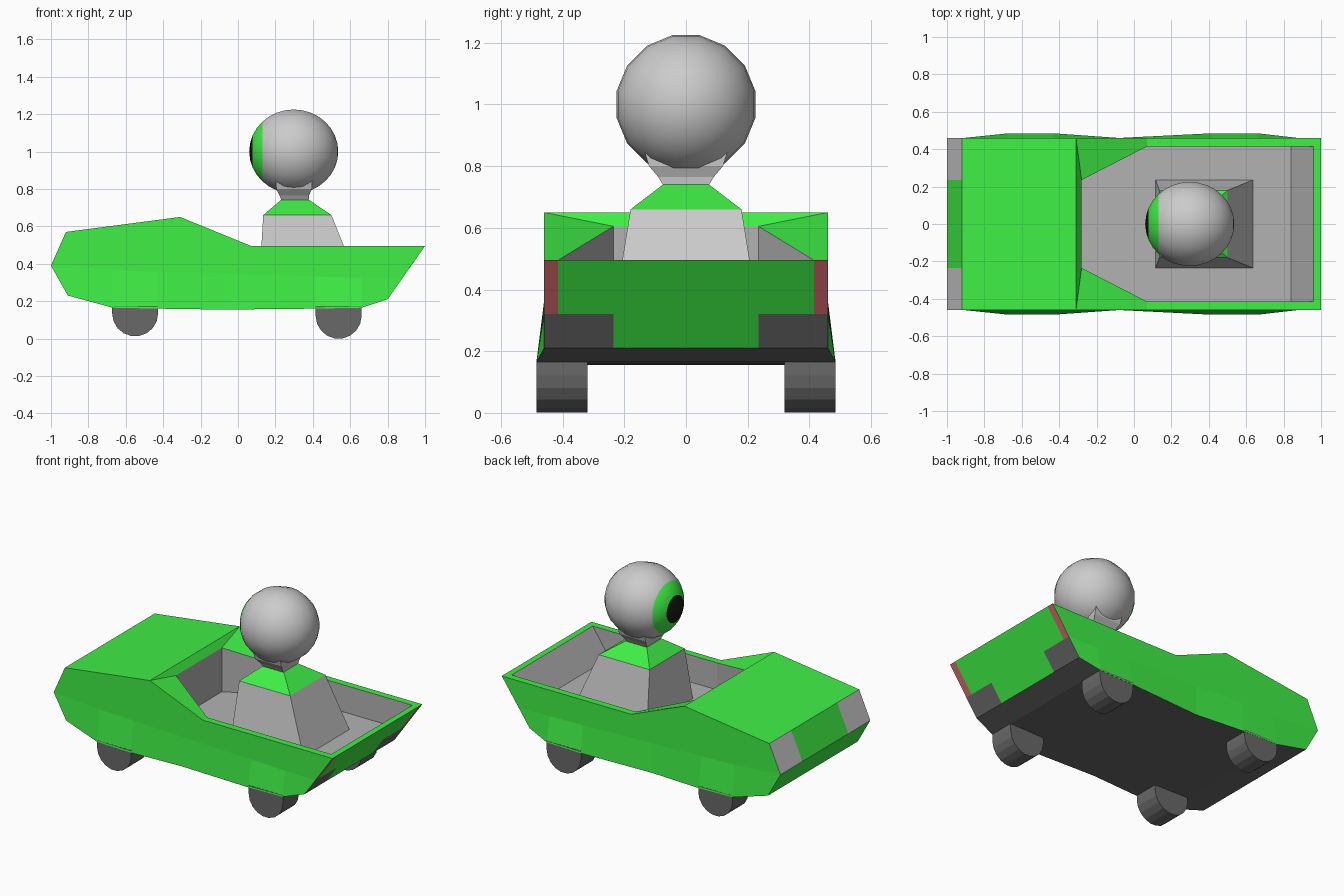
import bpy, bmesh
from math import pi, cos, sin
from mathutils import Matrix

if "Cube" in bpy.data.objects:
    bpy.data.objects.remove(bpy.data.objects["Cube"])


def mat(name, r, g, b):
    m = bpy.data.materials.new(name)
    m.diffuse_color = (r, g, b, 1)
    m.use_nodes = True
    m.node_tree.nodes["Principled BSDF"].inputs["Base Color"].default_value = m.diffuse_color
    return m


GREY = mat("light_grey", .8, .8, .8)
GREEN = mat("green", .05, .86, .06)
DARK = mat("black", .14, .14, .14)
INNER = mat("interior_grey", .45, .45, .45)
RED = mat("red", .62, .13, .14)
PUPIL = mat("pupil_black", .01, .01, .01)


def finish(bm, name, mats):
    bmesh.ops.remove_doubles(bm, verts=bm.verts, dist=1e-4)
    bmesh.ops.recalc_face_normals(bm, faces=bm.faces)
    me = bpy.data.meshes.new(name)
    bm.to_mesh(me)
    bm.free()
    for m in mats:
        me.materials.append(m)
    ob = bpy.data.objects.new(name, me)
    bpy.context.collection.objects.link(ob)
    return ob


# Car body: panels described for the +y half, each added with its mirror image
body = bmesh.new()
MATS = [GREEN, GREY, DARK, INNER, RED]


def panel(m, *pts):
    for s in (1, -1):
        f = body.faces.new([body.verts.new((x, y * s, z)) for x, y, z in pts])
        f.material_index = MATS.index(m)


def row(x, z, *ys):
    return [(x, y, z) for y in ys]


W, IN, LAMP = .46, .415, .235
nose = row(-1, .39, 0, LAMP, W)
brow = row(-.92, .57, 0, LAMP, W)
ridge = row(-.31, .65, 0, W)
dash = row(-.28, .605, 0, LAMP)
waist = row(.07, .495, IN, W)
tail = row(1, .495, 0, IN, W)
well = row(.96, .495, 0, IN)
lamp = row(.877, .32, LAMP, IN, W)
rear = row(.8, .21, 0, LAMP, W)
chin = row(-.91, .23, 0, W)

# Bonnet, nose and headlights
panel(GREEN, *brow, ridge[1], ridge[0])
panel(GREEN, nose[0], nose[1], brow[1], brow[0])
panel(GREY, nose[1], nose[2], brow[2], brow[1])
panel(GREEN, *nose, chin[1], chin[0])
# Cockpit rim
panel(GREEN, ridge[0], ridge[1], dash[1], dash[0])
panel(GREEN, ridge[1], waist[1], waist[0], dash[1])
panel(GREEN, waist[1], tail[2], tail[1], well[1], waist[0])
panel(GREEN, well[1], tail[1], tail[0], well[0])
# Tail, tail lights and bumper corners
panel(GREEN, rear[0], rear[1], lamp[0], lamp[1], tail[1], tail[0])
panel(RED, lamp[1], lamp[2], tail[2], tail[1])
panel(DARK, rear[1], rear[2], *lamp[::-1])
# Sides: flat above, flared over the wheels below
low = [chin[1], (-.67, .485, .165), (-.43, .485, .16), (-.08, W, .155),
       (.415, .485, .16), (.66, .485, .165), rear[2]]
mid = [nose[2]] + [(p[0], W, .345 - .03 * p[0]) for p in low[1:-1]] + [lamp[2]]
panel(GREEN, *mid, tail[2], waist[1], ridge[1], brow[2])
for i in range(6):
    panel(GREEN, low[i], low[i + 1], mid[i + 1], mid[i])
    # Underside
    a, b = low[i], low[i + 1]
    extra = [rear[1]] if i == 5 else []
    panel(DARK, a, b, *extra, (b[0], 0, b[2]), (a[0], 0, a[2]))
# Cockpit walls and floor
FLOOR = .32
top = [dash[0], dash[1], waist[0], well[1], well[0]]
bot = [(min(x, .84), y, FLOOR) for x, y, z in top]
for i in range(4):
    panel(INNER, top[i], top[i + 1], bot[i + 1], bot[i])
panel(INNER, *bot)
finish(body, "car_body", MATS)


# Half-disc wheels below the underside
def wheel(name, x, y, z, r=.123):
    bm = bmesh.new()
    prof = [(r, .175 - z)] + [(r * cos(a), -r * sin(a)) for a in
                              [pi * i / 9 for i in range(10)]] + [(-r, .175 - z)]
    f = bm.faces.new([bm.verts.new((x + u, y - .082, z + v)) for u, v in prof])
    ext = bmesh.ops.extrude_face_region(bm, geom=[f])
    bmesh.ops.translate(bm, vec=(0, .164, 0),
                        verts=[g for g in ext["geom"] if isinstance(g, bmesh.types.BMVert)])
    if f.is_valid and len(bm.faces) == len(prof) + 1:
        bm.faces.new([v for v in f.verts])
    finish(bm, name, [DARK])


for side, y in (("left", -.402), ("right", .402)):
    wheel("front_wheel_" + side, -.55, y, .135)
    wheel("rear_wheel_" + side, .538, y, .122)


# Stacked rectangular sections (x0, x1, half width, z) for the bust
def loft(name, m, secs, capped=True):
    bm = bmesh.new()
    rings = [[bm.verts.new(p) for p in
              ((a, -h, z), (b, -h, z), (b, h, z), (a, h, z))] for a, b, h, z in secs]
    for r, s in zip(rings, rings[1:]):
        for i in range(4):
            j = (i + 1) % 4
            bm.faces.new((r[i], r[j], s[j], s[i]))
    if capped:
        bm.faces.new(rings[0])
        bm.faces.new(rings[-1])
    return finish(bm, name, [m])


loft("torso", GREY, [(.115, .635, .235, FLOOR), (.135, .5, .18, .66)])
loft("collar", GREEN, [(.135, .5, .18, .66), (.228, .382, .075, .74)])
loft("neck", GREY, [(.232, .378, .075, .74), (.222, .38, .09, .765),
                    (.205, .395, .12, .80), (.2, .4, .15, .9)])

# Eyeball head: sphere on the x axis, with iris and pupil as polar bands
eye = bmesh.new()
bmesh.ops.create_uvsphere(eye, u_segments=16, v_segments=16, radius=1)
M = (Matrix.Translation((.298, 0, 1)) @ Matrix.Diagonal((.238, .229, .229, 1))
     @ Matrix.Rotation(-pi / 2, 4, 'Y') @ Matrix.Rotation(pi / 16, 4, 'Z'))
for f in eye.faces:
    f.smooth = True
    c = f.calc_center_median().z
    f.material_index = 2 if c > cos(pi / 8) else 1 if c > cos(pi / 4) else 0
eye.transform(M)
finish(eye, "eyeball_head", [GREY, GREEN, PUPIL])
